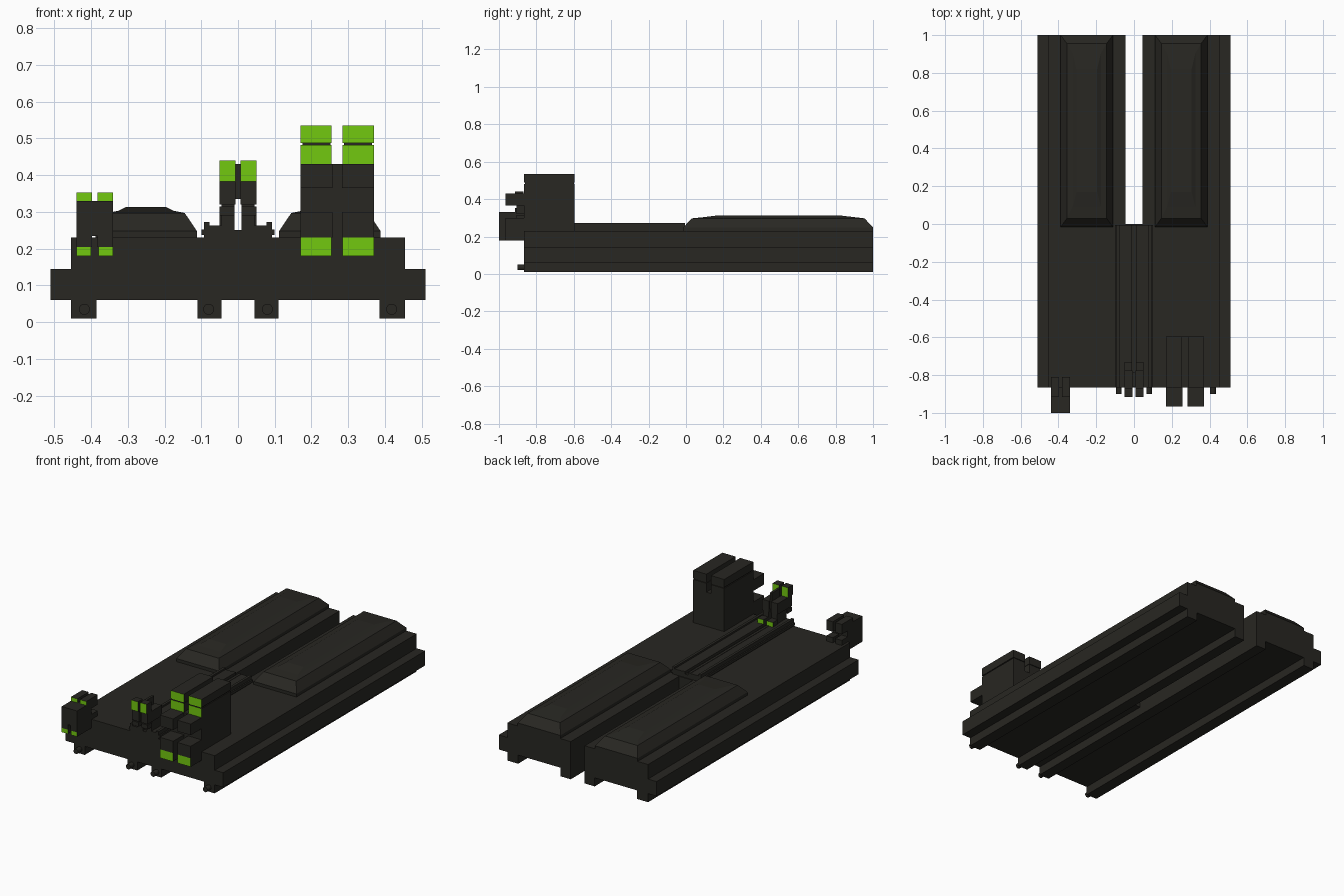
import bpy, bmesh, math
from mathutils import Matrix

if "Cube" in bpy.data.objects:
    bpy.data.objects.remove(bpy.data.objects["Cube"])


def material(name, rgb):
    m = bpy.data.materials.new(name)
    m.diffuse_color = (*rgb, 1)
    m.use_nodes = True
    m.node_tree.nodes["Principled BSDF"].inputs["Base Color"].default_value = m.diffuse_color
    return m


DARK = material("dark_metal", (0.021, 0.020, 0.016))
GREEN = material("bright_green", (0.17, 0.58, 0.005))


def finish(name, bm, green=""):
    """Turn a bmesh into an object; green lists painted sides: f(ront), b(ack)."""
    bmesh.ops.recalc_face_normals(bm, faces=bm.faces)
    for f in bm.faces:
        if ("f" in green and f.normal.y < -0.9) or ("b" in green and f.normal.y > 0.9):
            f.material_index = 1
    me = bpy.data.meshes.new(name)
    bm.to_mesh(me)
    bm.free()
    me.materials.append(DARK)
    me.materials.append(GREEN)
    ob = bpy.data.objects.new(name, me)
    bpy.context.collection.objects.link(ob)
    return ob


def box(name, x0, x1, y0, y1, z0, z1, green=""):
    bm = bmesh.new()
    mat = Matrix.Translation(((x0 + x1) / 2, (y0 + y1) / 2, (z0 + z1) / 2)) @ \
        Matrix.Diagonal((x1 - x0, y1 - y0, z1 - z0, 1))
    bmesh.ops.create_cube(bm, size=1, matrix=mat)
    return finish(name, bm, green)


def extrude(name, pts, y0, y1):
    """Extrude an x-z profile along y."""
    bm = bmesh.new()
    a, b = ([bm.verts.new((x, y, z)) for x, z in pts] for y in (y0, y1))
    n = len(pts)
    for i in range(n):
        bm.faces.new((a[i], a[(i + 1) % n], b[(i + 1) % n], b[i]))
    bm.faces.new(a)
    bm.faces.new(b)
    return finish(name, bm)


def loft(name, rings):
    """Stack rectangles (x0, x1, y0, y1, z) into a closed faceted block."""
    bm = bmesh.new()
    loops = [[bm.verts.new((x, y, z)) for x, y in ((x0, y0), (x1, y0), (x1, y1), (x0, y1))]
             for x0, x1, y0, y1, z in rings]
    for a, b in zip(loops, loops[1:]):
        for i in range(4):
            j = (i + 1) % 4
            bm.faces.new((a[i], a[j], b[j], b[i]))
    bm.faces.new(loops[0])
    bm.faces.new(loops[-1])
    return finish(name, bm)


def pair(name, xc, inner, outer, *yz, green=""):
    """Two boxes either side of a slot centred on xc."""
    box(name + "_left", xc - outer, xc - inner, *yz, green)
    box(name + "_right", xc + inner, xc + outer, *yz, green)


# Stepped deck with runner rails: full width in front, two prongs behind
half = [(.045, .01), (.11, .01), (.11, .06), (.385, .06), (.385, .01), (.455, .01),
        (.455, .06), (.51, .06), (.51, .145), (.455, .145), (.455, .23)]
mirrored = [(-x, z) for x, z in reversed(half)]
extrude("front_deck", [(.045, .06)] + half + mirrored + [(-.045, .06)], -.865, 0)
for side, s in (("left", -1), ("right", 1)):
    extrude(side + "_rear_prong", [(s * x, z) for x, z in half + [(.045, .23)]], 0, 1)

    # Bevelled hood on each prong
    loft(side + "_hood", [(s * a, s * b, y0, y1, z) for a, b, y0, y1, z in (
        (.112, .388, -.015, 1, .23), (.112, .388, -.015, 1, .248),
        (.145, .355, .03, .955, .297), (.175, .325, .09, .905, .303),
        (.195, .305, .17, .82, .313))])

    # Round pins at the runner ends
    for place, x in (("inner", .08), ("outer", .418)):
        bm = bmesh.new()
        bmesh.ops.create_cone(bm, cap_ends=True, segments=16, radius1=.015, radius2=.015,
                              depth=.035, matrix=Matrix.Translation((s * x, -.8825, .035))
                              @ Matrix.Rotation(math.pi / 2, 4, "X"))
        finish(f"{side}_{place}_pin", bm)

    # Cross-section guide rods along the centre track
    cross = [(.077, .23), (.092, .23), (.092, .237), (.1, .237), (.1, .252), (.092, .252),
             (.092, .273), (.077, .273)]
    extrude(side + "_guide_rod", [(s * x, z) for x, z in cross], -.865, -.005)

# Grooved centre track
extrude("centre_track", [(-.077, .23), (.077, .23), (.077, .263), (.025, .263), (.025, .265),
                         (.01, .265), (.01, .25), (-.01, .25), (-.01, .265), (-.025, .265),
                         (-.025, .263), (-.077, .263)], -.865, -.005)

# Large right bracket: tower, split cap, protruding arms
box("tower", .17, .37, -.865, -.595, .23, .43)
pair("tower_upper", .27, .015, .1, -.865, -.595, .43, .482, green="f")
pair("tower_seam", .27, .018, .095, -.86, -.60, .482, .488)
pair("tower_cap", .27, .015, .1, -.865, -.595, .488, .535, green="f")
pair("tower_upper_arm", .27, .013, .1, -.965, -.865, .365, .43)
pair("tower_lower_arm", .27, .013, .1, -.965, -.865, .23, .3)
pair("tower_lower_tip", .27, .015, .1, -.965, -.865, .18, .23, green="f")

# Centre bracket
pair("centre_head", 0, .007, .05, -.915, -.87, .383, .44, green="fb")
pair("centre_column", 0, .007, .05, -.87, -.775, .32, .383)
pair("centre_upper_arm", 0, .007, .05, -.905, -.87, .32, .383)
pair("centre_stem", 0, .01, .045, -.865, -.775, .263, .32)
pair("centre_lower_arm", 0, .01, .05, -.905, -.865, .29, .315)
pair("centre_foot", 0, .01, .05, -.775, -.73, .263, .29, green="b")
box("centre_web", -.007, .007, -.86, -.785, .335, .43)

# Left bracket
box("side_block", -.44, -.34, -1, -.865, .235, .33)
pair("side_tip", -.39, .008, .05, -1, -.865, .205, .235)
pair("side_lower_tip", -.39, .01, .05, -1, -.865, .18, .205, green="f")
pair("side_head", -.39, .008, .05, -.915, -.865, .33, .353, green="f")
pair("side_rear_arm", -.39, .008, .05, -.865, -.81, .295, .353)
pair("side_rear_foot", -.39, .008, .05, -.865, -.81, .23, .26)
